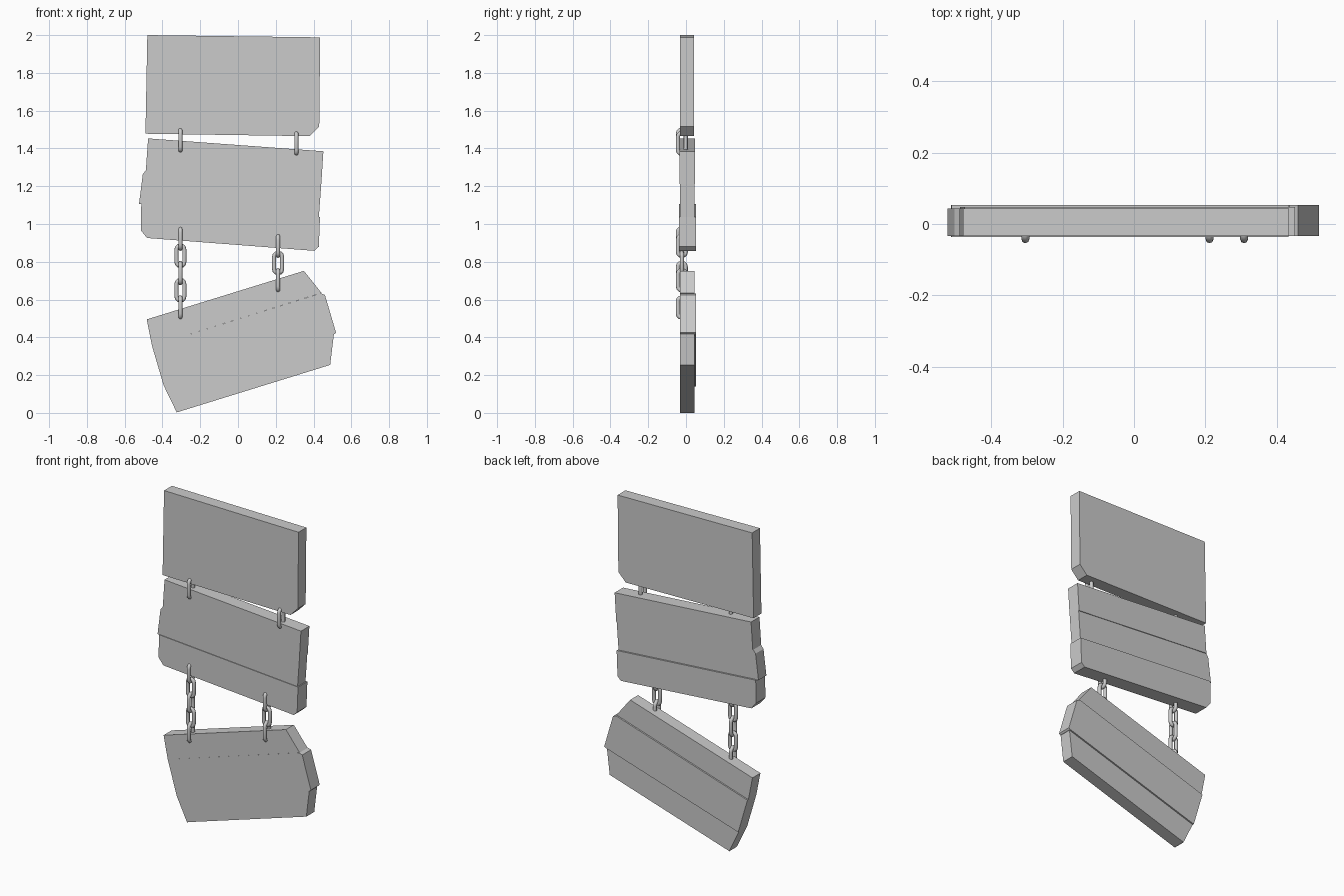
import bpy, bmesh
from math import sin, cos, pi

if "Cube" in bpy.data.objects:
    bpy.data.objects.remove(bpy.data.objects["Cube"])


def plank(name, pts, y0, y1):
    """Extrude an x-z outline between two depths."""
    bm = bmesh.new()
    face = bm.faces.new([bm.verts.new((x, y0, z)) for x, z in pts])
    ext = bmesh.ops.extrude_face_region(bm, geom=[face])
    for v in ext["geom"]:
        if isinstance(v, bmesh.types.BMVert):
            v.co.y = y1
    bmesh.ops.recalc_face_normals(bm, faces=bm.faces)
    me = bpy.data.meshes.new(name)
    bm.to_mesh(me)
    bm.free()
    bpy.context.collection.objects.link(bpy.data.objects.new(name, me))


def link(name, x, z_top, z_bot, edge_on, y=-0.022, width=0.064, wire=0.011, arc=6, sides=8):
    """Stadium-shaped chain link swept with a round wire."""
    r = width / 2 - wire
    h = (z_top - z_bot) / 2 - width / 2
    zc = (z_top + z_bot) / 2
    bm = bmesh.new()
    rings = []
    for half in (0, 1):
        for i in range(arc + 1):
            a = pi * half + pi * i / arc
            off = -h if half else h
            ring = []
            for j in range(sides):
                b = 2 * pi * j / sides
                rr = r + wire * cos(b)
                u, w, z = rr * cos(a), wire * sin(b), rr * sin(a) + off
                dx, dy = (w, u) if edge_on else (u, w)
                ring.append(bm.verts.new((x + dx, y + dy, zc + z)))
            rings.append(ring)
    for k, ring in enumerate(rings):
        nxt = rings[(k + 1) % len(rings)]
        for j in range(sides):
            m = (j + 1) % sides
            bm.faces.new((ring[j], ring[m], nxt[m], nxt[j])).smooth = True
    bmesh.ops.recalc_face_normals(bm, faces=bm.faces)
    me = bpy.data.meshes.new(name)
    bm.to_mesh(me)
    bm.free()
    bpy.context.collection.objects.link(bpy.data.objects.new(name, me))


def chain(name, x, z_top, z_bot, count, length):
    """Alternating links spread evenly from z_top to z_bot."""
    step = (z_top - z_bot - length) / max(count - 1, 1)
    for i in range(count):
        t = z_top - i * step
        link(f"{name}_{i + 1}", x, t, t - length, i % 2 == 0)


# Top sign board
plank("top_board", [(-0.48, 2.0), (0.435, 1.988), (0.43, 1.517), (0.38, 1.465), (-0.49, 1.478)],
      -0.033, 0.043)

# Middle sign: three planks
plank("middle_plank_upper", [(-0.476, 1.453), (0.452, 1.385), (0.441, 1.212), (-0.488, 1.281)],
      -0.034, 0.048)
plank("middle_plank_centre", [(-0.488, 1.284), (0.441, 1.215), (0.428, 1.036), (-0.524, 1.106),
                              (-0.504, 1.264)], -0.033, 0.044)
plank("middle_plank_lower", [(-0.512, 1.107), (0.434, 1.037), (0.428, 0.88), (0.405, 0.858),
                             (-0.482, 0.926), (-0.514, 0.966)], -0.037, 0.054)

# Bottom sign: three tilted planks
plank("bottom_plank_upper", [(-0.483, 0.495), (0.349, 0.752), (0.442, 0.635), (-0.455, 0.354)],
      -0.033, 0.044)
plank("bottom_plank_centre", [(-0.455, 0.354), (0.437, 0.633), (0.46, 0.625), (0.519, 0.425),
                              (0.512, 0.418), (-0.392, 0.14)], -0.033, 0.053)
plank("bottom_plank_lower", [(-0.392, 0.142), (0.508, 0.42), (0.488, 0.254), (-0.323, 0.003),
                             (-0.323, 0.0)], -0.033, 0.044)

# Chains
chain("upper_left_link", -0.305, 1.51, 1.376, 1, 0.134)
chain("upper_right_link", 0.309, 1.493, 1.36, 1, 0.133)
chain("lower_left_link", -0.305, 0.988, 0.493, 5, 0.13)
chain("lower_right_link", 0.212, 0.95, 0.637, 3, 0.13)
